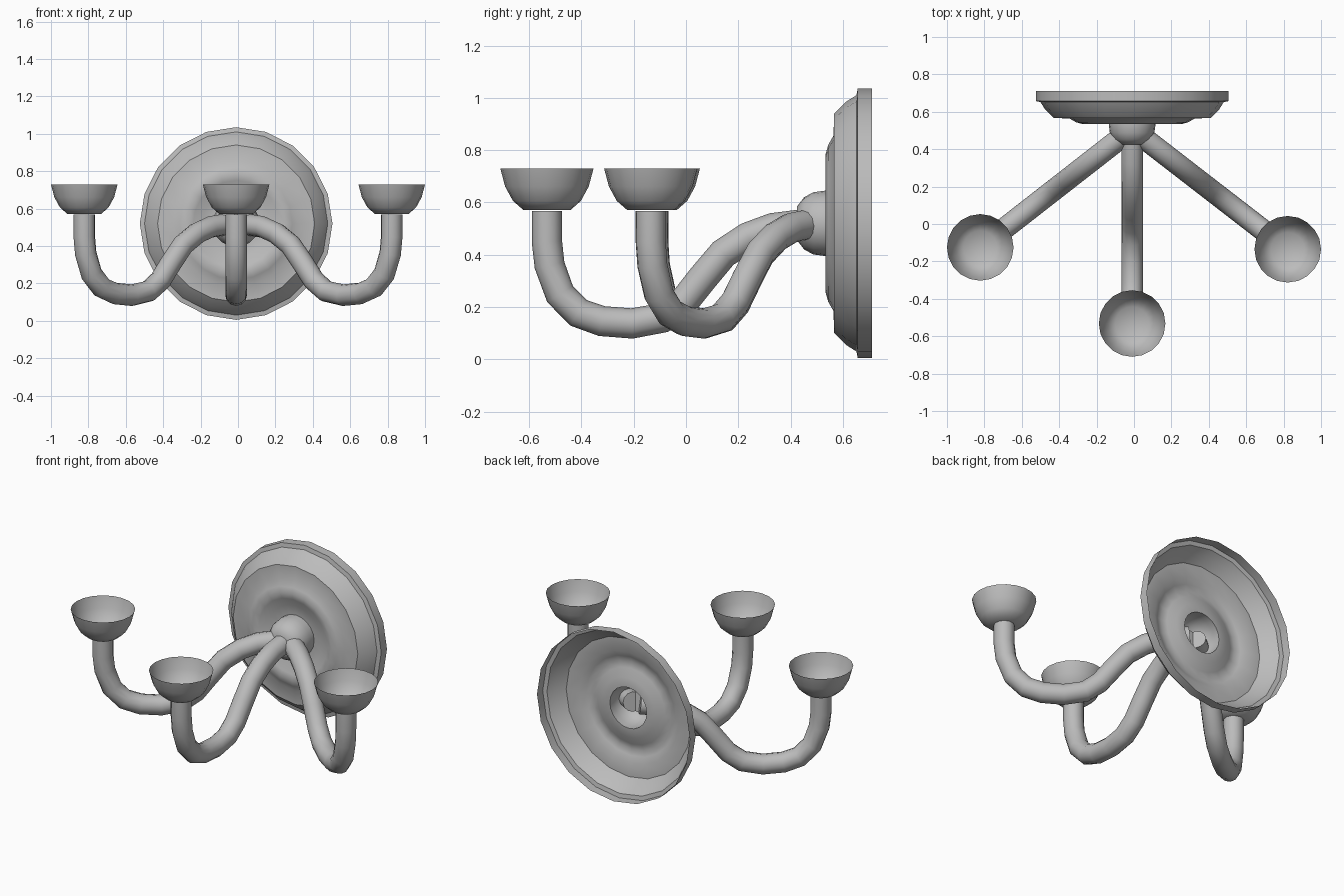
import bpy, bmesh, math
from mathutils import Matrix, Vector

cube = bpy.data.objects.get("Cube")
if cube:
    bpy.data.objects.remove(cube)

metal = bpy.data.materials.new("grey_metal")
metal.use_nodes = True
GREY = (0.5, 0.5, 0.5, 1)
metal.diffuse_color = GREY
metal.node_tree.nodes["Principled BSDF"].inputs["Base Color"].default_value = GREY


def finish(obj):
    """Apply the metal and smooth shading with crisp edges."""
    obj.data.materials.clear()
    obj.data.materials.append(metal)
    bpy.ops.object.select_all(action='DESELECT')
    obj.select_set(True)
    bpy.context.view_layer.objects.active = obj
    bpy.ops.object.shade_smooth_by_angle(angle=math.radians(42))


def lathe(name, profile, matrix, steps=20):
    """Spin a (radius, height) profile around z, then place it."""
    bm = bmesh.new()
    verts = [bm.verts.new((r, 0, h)) for r, h in profile]
    edges = [bm.edges.new(pair) for pair in zip(verts, verts[1:])]
    bmesh.ops.spin(bm, geom=verts + edges, cent=(0, 0, 0), axis=(0, 0, 1),
                   angle=math.tau, steps=steps, use_duplicate=False)
    bmesh.ops.remove_doubles(bm, verts=bm.verts, dist=0.0005)
    bmesh.ops.recalc_face_normals(bm, faces=bm.faces)
    bm.transform(matrix)
    mesh = bpy.data.meshes.new(name)
    bm.to_mesh(mesh)
    bm.free()
    obj = bpy.data.objects.new(name, mesh)
    bpy.context.collection.objects.link(obj)
    finish(obj)
    # Shells face outwards: the closed end is the outside
    return obj


def tube(name, points, radius):
    """Round bar along a path, with closed ends."""
    curve = bpy.data.curves.new(name, 'CURVE')
    curve.dimensions = '3D'
    curve.bevel_depth = radius
    curve.bevel_resolution = 4
    curve.use_fill_caps = True
    spline = curve.splines.new('POLY')
    spline.points.add(len(points) - 1)
    for p, co in zip(spline.points, points):
        p.co = (*co, 1)
    obj = bpy.data.objects.new(name, curve)
    bpy.context.collection.objects.link(obj)
    bpy.ops.object.select_all(action='DESELECT')
    obj.select_set(True)
    bpy.context.view_layer.objects.active = obj
    bpy.ops.object.convert(target='MESH')
    finish(bpy.context.view_layer.objects.active)


# Wall plate and hollow hub: heights run forward from the wall side
HUB_X, HUB_Z, BACK = -0.01, 0.52, 0.712
to_wall = Matrix.Translation((HUB_X, BACK, HUB_Z)) @ Matrix.Rotation(math.pi / 2, 4, 'X')
lathe("wall_plate", [(0.515, 0), (0.515, 0.055), (0.49, 0.06), (0.465, 0.1),
                     (0.42, 0.145), (0.335, 0.148), (0.3, 0.168), (0.265, 0.178),
                     (0.23, 0.17), (0.18, 0.145), (0.124, 0.142)], to_wall)
lathe("hub", [(0.124, 0.142), (0.125, 0.18), (0.119, 0.225), (0.1, 0.26),
              (0.065, 0.287), (0, 0.287)], to_wall)

# Arms: (distance from hub, height) path bent outwards towards each cup
ARM = [(0.03, 0.52), (0.175, 0.502), (0.27, 0.467), (0.365, 0.405), (0.445, 0.31),
       (0.52, 0.215), (0.6, 0.158), (0.715, 0.137), (0.83, 0.146), (0.92, 0.178),
       (0.99, 0.25), (1.03, 0.36), (1.04, 0.45), (1.04, 0.567)]
CUP = [(0, 0), (0.09, 0), (0.13, 0.035), (0.16, 0.09), (0.178, 0.158)]
hub = Vector((HUB_X, 0.508, 0))
for side, x, y in (("right", -0.822, -0.125), ("middle", HUB_X, -0.532),
                   ("left", 0.822, -0.135)):
    end = Vector((x, y, 0))
    way = (end - hub) / ARM[-1][0]
    tube(side + "_arm", [hub + way * s + Vector((0, 0, z)) for s, z in ARM], 0.058)
    lathe(side + "_cup", CUP, Matrix.Translation((x, y, 0.571)))
